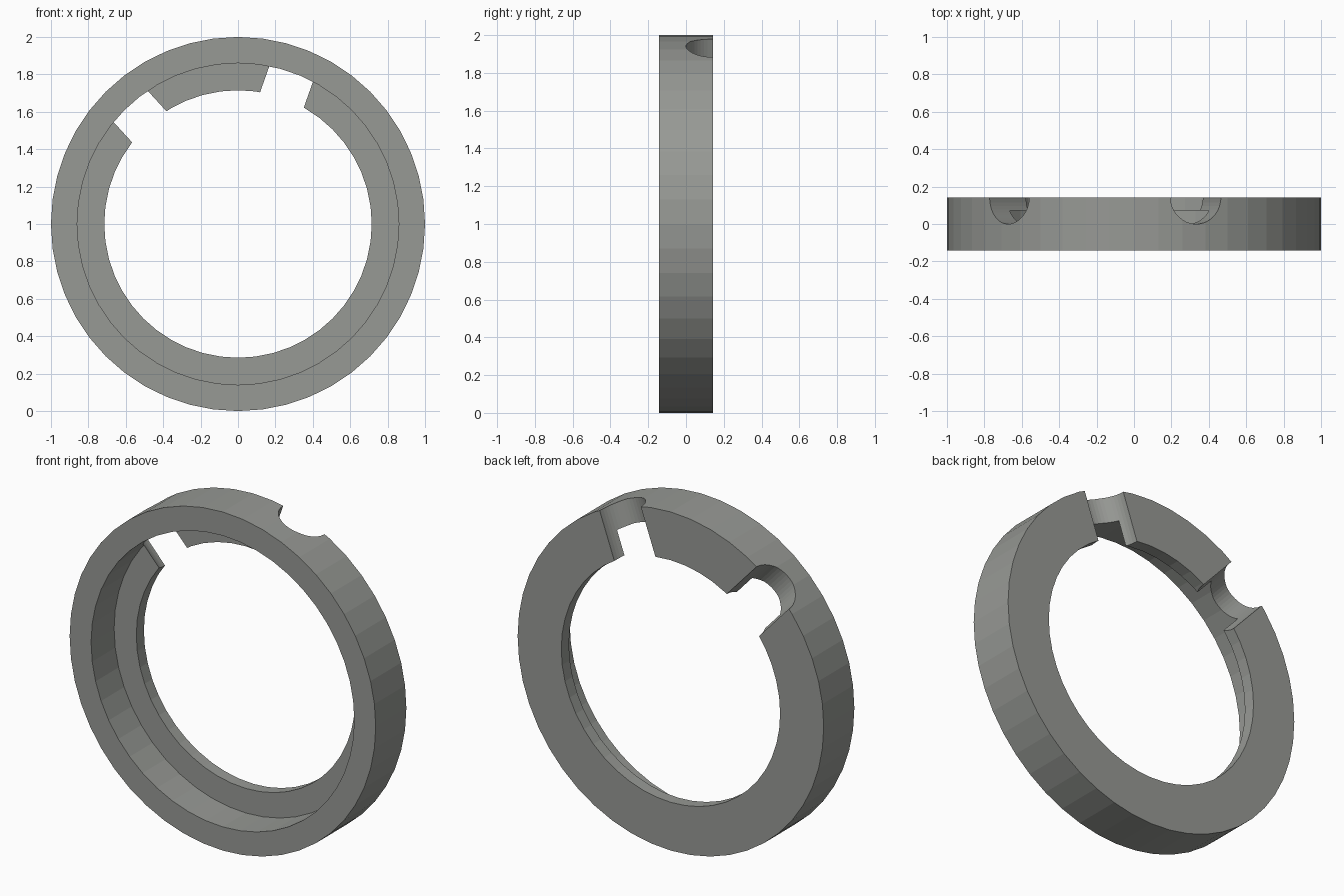
import bpy, bmesh, math
from mathutils import Vector

if "Cube" in bpy.data.objects:
    bpy.data.objects.remove(bpy.data.objects["Cube"])

SEG = 48
HALF = 0.143          # half the ring thickness
R_OUT, R_BORE, R_LIP = 1.0, 0.86, 0.715
LIP_Y = 0.072         # front of the back lip

mat = bpy.data.materials.new("warm grey")
mat.diffuse_color = (0.31, 0.32, 0.30, 1)
mat.use_nodes = True
mat.node_tree.nodes["Principled BSDF"].inputs["Base Color"].default_value = mat.diffuse_color


def make_object(name, bm):
    bmesh.ops.recalc_face_normals(bm, faces=bm.faces)
    me = bpy.data.meshes.new(name)
    bm.to_mesh(me)
    bm.free()
    me.materials.append(mat)
    ob = bpy.data.objects.new(name, me)
    bpy.context.collection.objects.link(ob)
    return ob


# Stepped ring: L-shaped section swept round the y axis
profile = [(R_OUT, -HALF), (R_OUT, HALF), (R_LIP, HALF),
           (R_LIP, LIP_Y), (R_BORE, LIP_Y), (R_BORE, -HALF)]
bm = bmesh.new()
loops = []
for i in range(SEG):
    a = 2 * math.pi * i / SEG
    loops.append([bm.verts.new((r * math.sin(a), y, 1 + r * math.cos(a))) for r, y in profile])
for i in range(SEG):
    p, q = loops[i], loops[(i + 1) % SEG]
    for j in range(len(profile)):
        k = (j + 1) % len(profile)
        bm.faces.new((p[j], p[k], q[k], q[j]))
ring = make_object("stepped_ring", bm)

# Half-round radial notches in the back rim
cutters = []
for deg in (-42.4, 19.5):
    a = math.radians(deg)
    d = Vector((math.sin(a), 0, math.cos(a)))
    side = Vector((math.cos(a), 0, -math.sin(a)))
    n = 46
    bm = bmesh.new()
    ends = []
    for r in (0.55, 1.15):
        c = Vector((0, HALF, 1)) + d * r
        ends.append([bm.verts.new(c + 0.143 * (side * math.cos(t) + Vector((0, math.sin(t), 0))))
                     for t in (2 * math.pi * (i + 0.5) / n for i in range(n))])
    for i in range(n):
        k = (i + 1) % n
        bm.faces.new((ends[0][i], ends[0][k], ends[1][k], ends[1][i]))
    bm.faces.new(ends[0])
    bm.faces.new(ends[1])
    cut = make_object("notch_cutter", bm)
    cut.hide_render = True
    cutters.append(cut)
    mod = ring.modifiers.new("notch", "BOOLEAN")
    mod.operation = "DIFFERENCE"
    mod.solver = "EXACT"
    mod.object = cut

# Bake the cuts and drop the cutters
bpy.context.view_layer.update()
dg = bpy.context.evaluated_depsgraph_get()
cut_mesh = bpy.data.meshes.new_from_object(ring.evaluated_get(dg))
ring.modifiers.clear()
ring.data = cut_mesh
for c in cutters:
    bpy.data.objects.remove(c)
